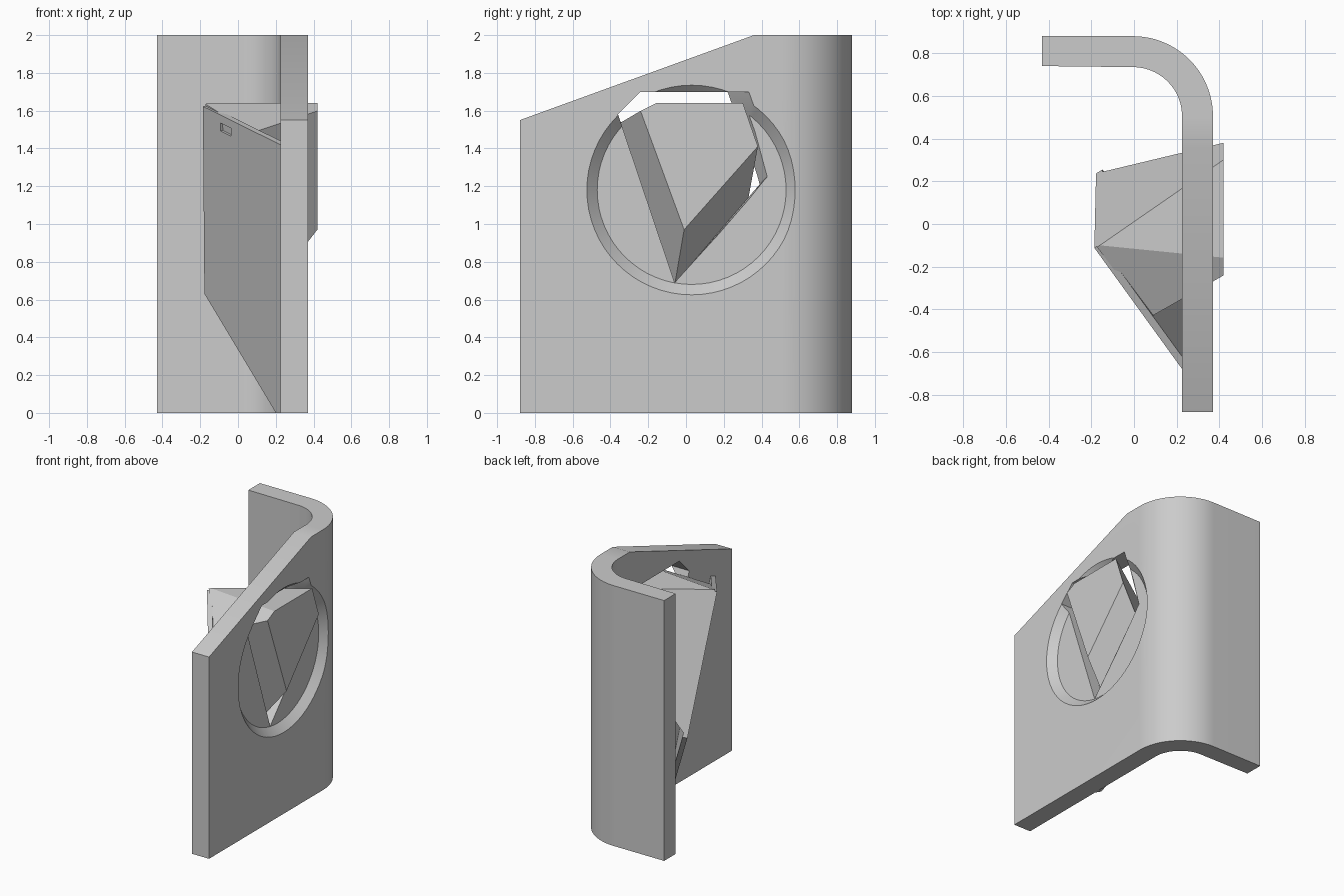
import bpy, bmesh, math
from mathutils import Vector, Matrix

if "Cube" in bpy.data.objects:
    bpy.data.objects.remove(bpy.data.objects["Cube"], do_unlink=True)

grey = bpy.data.materials.new("plain_grey")
grey.use_nodes = True
COLOR = (0.6, 0.6, 0.6, 1)
grey.diffuse_color = COLOR
grey.node_tree.nodes["Principled BSDF"].inputs["Base Color"].default_value = COLOR


def make_object(name, bm):
    bmesh.ops.recalc_face_normals(bm, faces=bm.faces[:])
    mesh = bpy.data.meshes.new(name)
    bm.to_mesh(mesh)
    bm.free()
    mesh.materials.append(grey)
    obj = bpy.data.objects.new(name, mesh)
    bpy.context.collection.objects.link(obj)
    return obj


def trim(bm, point, normal):
    """Cut away everything on the normal side of a plane and cap it."""
    geom = bm.verts[:] + bm.edges[:] + bm.faces[:]
    cut = bmesh.ops.bisect_plane(bm, geom=geom, plane_co=point, plane_no=normal,
                                 clear_outer=True)["geom_cut"]
    edges = [e for e in cut if isinstance(e, bmesh.types.BMEdge)]
    if edges:
        bmesh.ops.contextual_create(bm, geom=edges)


def convex_block(name, planes):
    bm = bmesh.new()
    bmesh.ops.create_cube(bm, size=6)
    for point, normal in planes:
        trim(bm, Vector(point), Vector(normal).normalized())
    return make_object(name, bm)


def loft(name, rings):
    """Solid between two matching rings of points."""
    bm = bmesh.new()
    a, b = [[bm.verts.new(p) for p in ring] for ring in rings]
    bm.faces.new(a)
    bm.faces.new(b[::-1])
    for i in range(len(a)):
        j = (i + 1) % len(a)
        bm.faces.new((a[j], a[i], b[i], b[j]))
    return make_object(name, bm)


def carve(target, cutter):
    mod = target.modifiers.new("carve", "BOOLEAN")
    mod.operation = "DIFFERENCE"
    mod.solver = "EXACT"
    mod.object = cutter
    bpy.context.view_layer.objects.active = target
    bpy.ops.object.modifier_apply(modifier=mod.name)
    bpy.data.objects.remove(cutter, do_unlink=True)


# Bent wall: hook profile raised, then its top sloped down to the front
X_IN, X_OUT, Y_FRONT, Y_BACK = 0.225, 0.37, -0.88, 0.88
BEND = Vector((-0.005, 0.505))


def arc(radius, steps=24):
    return [(BEND.x + radius * math.cos(t), BEND.y + radius * math.sin(t))
            for t in (math.pi / 2 * i / steps for i in range(steps + 1))]


profile = ([(X_OUT, Y_FRONT)] + arc(X_OUT - BEND.x) + [(-0.43, Y_BACK), (-0.43, 0.74)]
           + arc(X_IN - BEND.x)[::-1] + [(X_IN, Y_FRONT)])
wall = loft("bent_wall", [[(x, y, z) for x, y in profile] for z in (0, 2)])
slope = loft("slope_cutter", [[(x, Y_FRONT, 1.55), (x, 0.36, 2), (x, 0.36, 3),
                               (x, -1.5, 3), (x, -1.5, 1.325)] for x in (-1, 1)])
carve(wall, slope)

# Round recess with a tapered rim
FLOOR = 0.315


def circle(x):
    r = 0.5 + (x - FLOOR)
    return [(x, 0.03 + r * math.cos(t), 1.18 + r * math.sin(t))
            for t in (math.tau * i / 64 for i in range(64))]


carve(wall, loft("recess_cutter", [circle(FLOOR), circle(0.4)]))

# Skewed opening through the recess floor
front_ring = [(-0.36, 1.58), (-0.24, 1.7), (0.29, 1.7), (0.43, 1.25), (0.34, 1.14), (-0.06, 0.69)]
back_ring = [(-0.36, 1.58), (-0.24, 1.7), (0.22, 1.7), (0.39, 1.21), (0.33, 1.14), (-0.06, 0.69)]


def opening(x):
    k = (x - X_IN) / (FLOOR - X_IN)
    return [(x, b[0] + k * (f[0] - b[0]), b[1] + k * (f[1] - b[1]))
            for f, b in zip(front_ring, back_ring)]


carve(wall, loft("opening_cutter", [opening(0.2), opening(0.4)]))

# Slanted panel behind the wall
panel_top = Vector((-0.18, -0.12, 1.62))
panel_out = Vector((-0.626, -0.401, -0.146)).normalized()
panel_foot = (-0.18, 0.24, 0.635)
block_side = Vector((-0.092, 0.133, 0.046))
block_top = (-0.16, -0.1, 1.64)
panel = convex_block("slanted_panel", [
    (panel_top, panel_out),
    (panel_top - panel_out * 0.035, -panel_out),
    (panel_top, (0, -0.184, 0.513)),
    (panel_foot, (-0.2, 0.45, -0.378)),
    (block_top, block_side),
    ((X_IN, 0, 0), (1, 0, 0)),
    ((0, 0, 0), (0, 0, -1)),
])

# Small slot in the panel
along = Vector((0.405, -0.56, -0.2)).normalized()
across = panel_out.cross(along).normalized()
bm = bmesh.new()
bmesh.ops.create_cube(bm, size=1)
frame = Matrix((along, across, panel_out)).transposed().to_4x4()
frame.translation = (-0.065, -0.256, 1.5)
bmesh.ops.transform(bm, verts=bm.verts[:],
                    matrix=frame @ Matrix.Diagonal((0.1, 0.045, 0.03, 1)))
carve(panel, make_object("slot_cutter", bm))

# Oblique block that passes through the opening
nose = (0.42, -0.01, 0.97)
convex_block("oblique_block", [
    ((0.42, 0, 0), (1, 0, 0)),
    ((0, 0, 1.64), (0, 0, 1)),
    (block_top, (-0.05, -0.5, 1)),
    (block_top, block_side),
    (nose, (0.096, -0.139, -0.051)),
    (nose, (0.243, 0.264, -0.234)),
    (panel_top - panel_out * 0.015, panel_out),
])

# Smooth bend and rim, sharp edges elsewhere
bpy.ops.object.select_all(action="DESELECT")
wall.select_set(True)
bpy.context.view_layer.objects.active = wall
bpy.ops.object.shade_smooth_by_angle(angle=math.radians(30))
